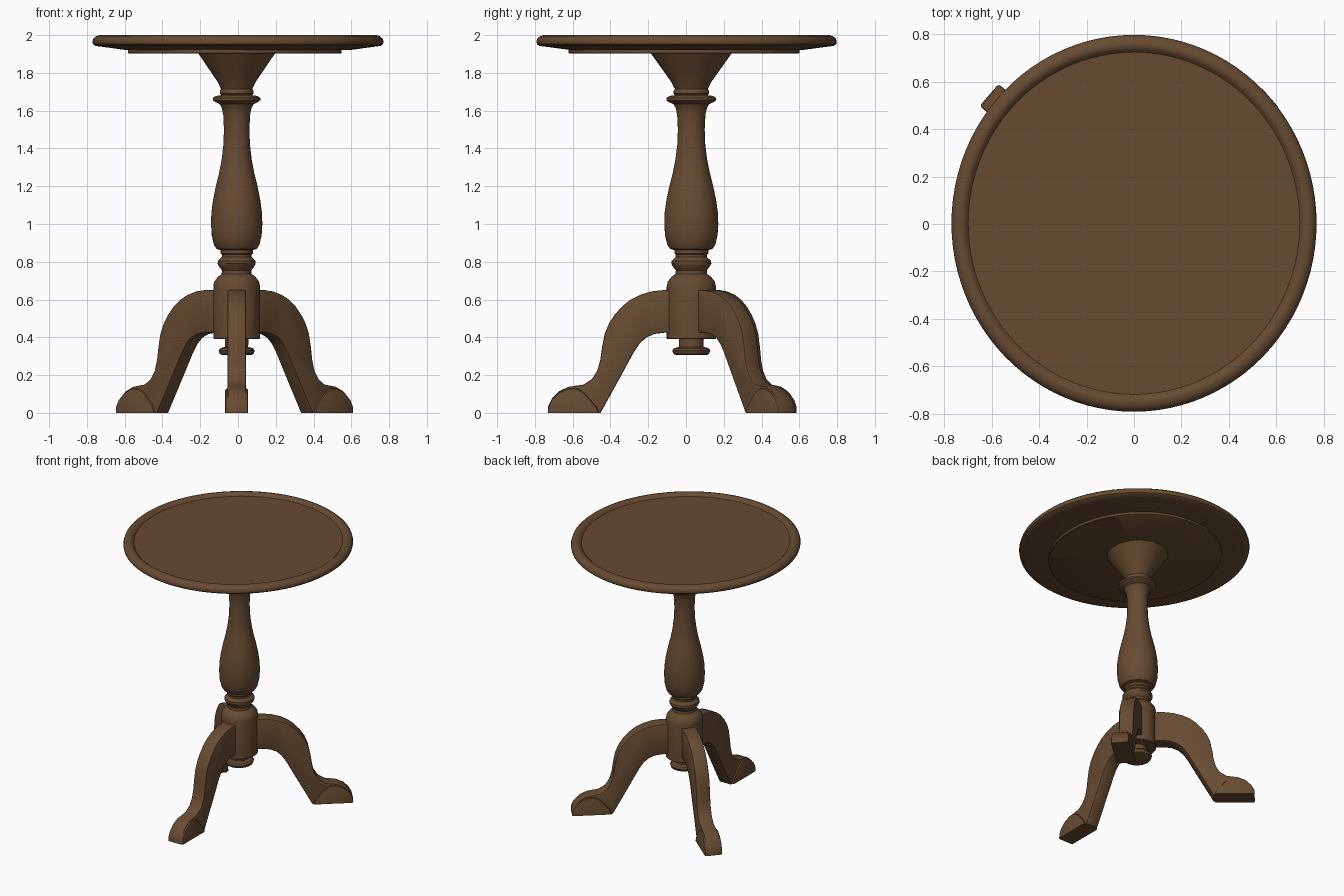
import bpy, bmesh, math
from mathutils import Matrix, Vector

wood = bpy.data.materials.new("brown wood")
wood.diffuse_color = (0.135, 0.070, 0.031, 1)


def finish(name, bm, angle=35):
    bmesh.ops.recalc_face_normals(bm, faces=bm.faces)
    mesh = bpy.data.meshes.new(name)
    bm.to_mesh(mesh)
    bm.free()
    mesh.materials.append(wood)
    ob = bpy.data.objects.new(name, mesh)
    bpy.context.collection.objects.link(ob)
    bpy.ops.object.select_all(action='DESELECT')
    ob.select_set(True)
    bpy.context.view_layer.objects.active = ob
    bpy.ops.object.shade_smooth_by_angle(angle=math.radians(angle))
    return ob


def lathe(name, profile, centre, xscale, sides=64):
    """Turn a (radius, z) profile that starts and ends on the axis."""
    bm = bmesh.new()
    rings = []
    for r, z in profile:
        n = 1 if r == 0 else sides
        rings.append([bm.verts.new((centre[0] + xscale * r * math.cos(2 * math.pi * i / sides),
                                    centre[1] + r * math.sin(2 * math.pi * i / sides), z))
                      for i in range(n)])
    for a, b in zip(rings, rings[1:]):
        for i in range(sides):
            j = (i + 1) % sides
            if len(a) == 1:
                bm.faces.new((a[0], b[i], b[j]))
            elif len(b) == 1:
                bm.faces.new((a[i], a[j], b[0]))
            else:
                bm.faces.new((a[i], a[j], b[j], b[i]))
    return finish(name, bm)


def slab(name, outline, width, matrix, bevel):
    """Extrude a (reach, z) outline sideways, soften its edges and place it."""
    bm = bmesh.new()
    face = bm.faces.new([bm.verts.new((d, -width / 2, z)) for d, z in outline])
    out = bmesh.ops.extrude_face_region(bm, geom=[face])
    side = [v for v in out["geom"] if isinstance(v, bmesh.types.BMVert)]
    bmesh.ops.translate(bm, vec=(0, width, 0), verts=side)
    bm.normal_update()
    rim = [e for e in bm.edges if abs(e.verts[0].co.y - e.verts[1].co.y) < 1e-6
           and max(v.co.z for v in e.verts) > 0.01]
    bmesh.ops.bevel(bm, geom=rim, offset=bevel, segments=2, affect='EDGES', profile=0.5)
    bm.transform(matrix)
    return finish(name, bm, 40)


# Dished round top and the thinner plate beneath it
lathe("table_top", [(0, 1.980), (0.722, 1.980), (0.732, 1.990), (0.742, 1.998), (0.757, 2.0),
                    (0.776, 1.994), (0.790, 1.982), (0.795, 1.966), (0.792, 1.952),
                    (0.780, 1.943), (0.74, 1.938), (0.62, 1.922), (0, 1.922)],
      (0, 0.003), 0.969, 96)
lathe("under_plate", [(0, 1.95), (0.612, 1.95), (0.612, 1.906), (0.606, 1.902), (0, 1.902)],
      (-0.017, -0.01), 0.925, 96)

# Turned column
AXIS = (-0.007, 0.028)
lathe("column", [(0, 1.91), (0.215, 1.905), (0.19, 1.87), (0.14, 1.80), (0.105, 1.75), (0.087, 1.715),
                 (0.094, 1.705), (0.094, 1.69), (0.086, 1.682), (0.115, 1.678), (0.132, 1.668),
                 (0.132, 1.655), (0.118, 1.645), (0.095, 1.635), (0.083, 1.615), (0.075, 1.58),
                 (0.071, 1.50), (0.074, 1.42), (0.084, 1.34), (0.098, 1.27), (0.116, 1.20),
                 (0.131, 1.13), (0.141, 1.06), (0.143, 1.0), (0.139, 0.94), (0.127, 0.89),
                 (0.112, 0.868), (0.09, 0.862), (0.09, 0.845), (0.083, 0.838), (0.083, 0.825),
                 (0.104, 0.805), (0.106, 0.79), (0.098, 0.775), (0.082, 0.755), (0.084, 0.735),
                 (0.105, 0.72), (0.125, 0.695), (0.13, 0.67), (0.13, 0.395), (0.125, 0.39),
                 (0.066, 0.39), (0.064, 0.35), (0.092, 0.342), (0.101, 0.33), (0.094, 0.312),
                 (0.08, 0.306), (0, 0.306)],
      AXIS, 0.95)

# Three curved legs with wider pad feet
LEG = [(0.06, 0.65), (0.15, 0.65), (0.21, 0.643), (0.27, 0.625), (0.32, 0.60), (0.365, 0.565),
       (0.405, 0.52), (0.435, 0.475), (0.458, 0.42), (0.472, 0.35), (0.482, 0.28), (0.497, 0.225),
       (0.525, 0.18), (0.57, 0.15), (0.65, 0.138), (0.70, 0.115), (0.735, 0.08), (0.75, 0.05), (0.75, 0),
       (0.48, 0), (0.37, 0.2), (0.305, 0.32), (0.275, 0.365), (0.24, 0.398), (0.195, 0.418),
       (0.14, 0.425), (0.06, 0.425)]
FOOT = [(0.49, 0), (0.50, 0.03), (0.56, 0.10), (0.60, 0.128), (0.65, 0.13), (0.70, 0.108),
        (0.74, 0.07), (0.758, 0.035), (0.76, 0)]
for name, degrees, shift in (("front_leg", -90, 0), ("right_leg", 41, 0.01), ("left_leg", 139.5, 0.035)):
    a = math.radians(degrees)
    place = (Matrix.Translation(Vector((AXIS[0], AXIS[1], 0)))
             @ Matrix.Rotation(a, 4, 'Z') @ Matrix.Translation((shift, 0, 0)))
    slab(name, LEG, 0.098, place, 0.008)
    slab(name.replace("leg", "foot"), FOOT, 0.122, place, 0.012)
